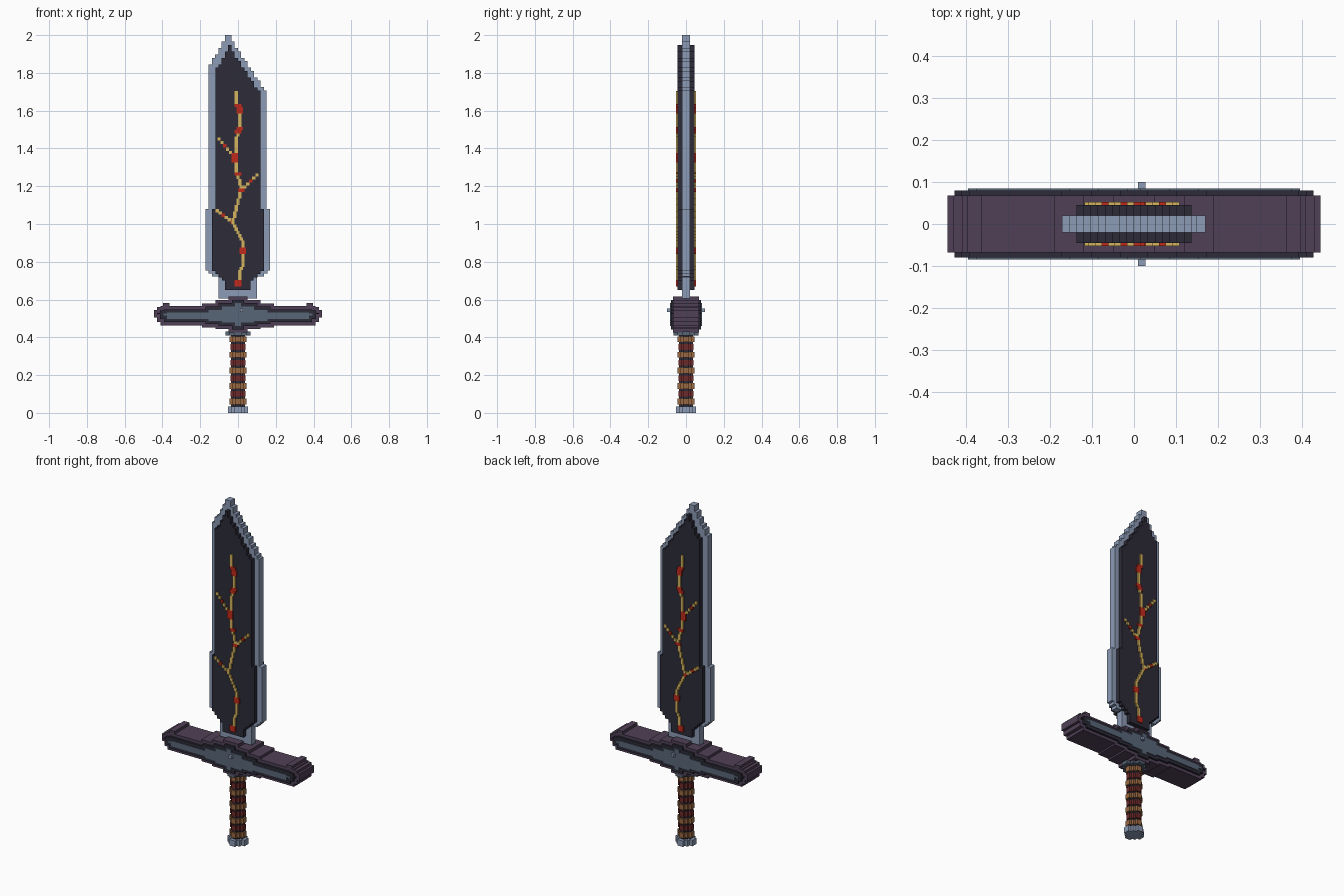
import bpy, bmesh

if "Cube" in bpy.data.objects:
    bpy.data.objects.remove(bpy.data.objects["Cube"])

V = 0.01724  # size of one block


def material(name, hex_code):
    rgb = [int(hex_code[i:i + 2], 16) / 255 for i in (0, 2, 4)]
    lin = [c / 12.92 if c < 0.04045 else ((c + 0.055) / 1.055) ** 2.4 for c in rgb]
    m = bpy.data.materials.new(name)
    m.use_nodes = True
    m.diffuse_color = (*lin, 1)
    m.node_tree.nodes["Principled BSDF"].inputs["Base Color"].default_value = (*lin, 1)
    return m


steel = material("pale steel", "8C9BB5")
dark = material("dark iron", "2C2B38")
purple = material("dusky purple", "4F4056")
slate = material("slate grey", "586678")
yellow = material("glowing yellow", "D6B55E")
red = material("glowing red", "C02A1C")
leather = material("tan leather", "9A6840")
maroon = material("maroon leather", "702A2A")


def finish(name, bm, mats):
    bmesh.ops.recalc_face_normals(bm, faces=bm.faces)
    mesh = bpy.data.meshes.new(name)
    bm.to_mesh(mesh)
    bm.free()
    for m in mats:
        mesh.materials.append(m)
    obj = bpy.data.objects.new(name, mesh)
    bpy.context.collection.objects.link(obj)
    return obj


def add_box(bm, x0, x1, y0, y1, z0, z1, index=0):
    verts = bmesh.ops.create_cube(bm, size=1)["verts"]
    for v in verts:
        v.co.x = x1 if v.co.x > 0 else x0
        v.co.y = y1 if v.co.y > 0 else y0
        v.co.z = z1 if v.co.z > 0 else z0
    for f in {f for v in verts for f in v.link_faces}:
        f.material_index = index


def stepped_outline(rows, bottom):
    """Staircase outline from rows of (top, left, right), highest first."""
    left, right = [], []
    for i, (top, x0, x1) in enumerate(rows):
        low = rows[i + 1][0] if i + 1 < len(rows) else bottom
        left += [(x0, top), (x0, low)]
        right += [(x1, top), (x1, low)]
    points = left + right[::-1]
    return [p for i, p in enumerate(points) if p != points[i - 1]]


def extrude(name, outline, place, offset, mat):
    bm = bmesh.new()
    face = bm.faces.new([bm.verts.new(place(a, b)) for a, b in outline])
    made = bmesh.ops.extrude_face_region(bm, geom=[face])["geom"]
    bmesh.ops.translate(bm, vec=offset, verts=[g for g in made if isinstance(g, bmesh.types.BMVert)])
    return finish(name, bm, [mat])


def plate(name, rows, bottom, depth, mat):
    return extrude(name, stepped_outline(rows, bottom),
                   lambda x, z: (x, -depth, z), (0, 2 * depth, 0), mat)


def column(name, radius, z0, z1, mat):
    """Blocky round section, stepped at the corners."""
    a, b = radius / 3, radius * 2 / 3
    rows = [(radius, -a, a), (b, -b, b), (a, -radius, radius), (-a, -b, b), (-b, -a, a)]
    return extrude(name, stepped_outline(rows, -radius),
                   lambda x, y: (x, y, z0), (0, 0, z1 - z0), mat)


def point_rows(top, x0, x1, left, right, count):
    """Lopsided blade point: short left slope, long right slope."""
    return [(top - k * V, max(left, x0 - V * int(k / 1.7)),
             min(right, x1 + V * int(k * 11 / 17))) for k in range(count)]


# Blade: pale cutting edge with a thicker dark core
edge = point_rows(2.0, -0.069, -0.035, -0.155, 0.15, 18)
edge += [(1.08, -0.172, 0.17), (0.755, -0.155, 0.155), (0.738, -0.138, 0.138), (0.721, -0.103, 0.1)]
plate("blade_edge", edge, 0.605, 0.02, steel)
core = point_rows(1.948, -0.052, -0.035, -0.12, 0.12, 16)
core += [(1.08, -0.137, 0.137), (0.752, -0.12, 0.12), (0.735, -0.103, 0.103),
         (0.718, -0.086, 0.083), (0.701, -0.069, 0.066)]
plate("blade_core", core, 0.65, 0.045, dark)

# Glowing cracks: block paths laid on both faces of the core
trunk = [(0.67, 0.0), (0.74, 0.012), (0.8, 0.03), (0.88, 0.03), (0.93, 0.01), (1.0, -0.025),
         (1.05, -0.015), (1.1, 0.0), (1.18, 0.015), (1.24, 0.0), (1.33, -0.015), (1.42, -0.01),
         (1.5, 0.005), (1.6, 0.005), (1.64, -0.008), (1.71, -0.008)]
branches = [((-0.03, 1.01), (-0.11, 1.07)), ((0.02, 1.18), (0.1, 1.26)), ((-0.025, 1.36), (-0.1, 1.45))]
hot = [(0.67, 0.7), (0.835, 0.87), (1.17, 1.19), (1.25, 1.27), (1.32, 1.38), (1.48, 1.51), (1.58, 1.63)]
bm = bmesh.new()


def crack_block(x, z, is_red, width=V):
    for y0, y1 in ((-0.052, -0.044), (0.044, 0.052)):
        add_box(bm, x - width / 2, x + width / 2, y0, y1, z, z + V, int(is_red))


z = trunk[0][0]
while z < trunk[-1][0] - V / 2:
    for (za, xa), (zb, xb) in zip(trunk, trunk[1:]):
        if za <= z < zb:
            x = round((xa + (xb - xa) * (z - za) / (zb - za)) / (V / 2)) * V / 2
    is_red = any(a <= z + V / 2 <= b for a, b in hot)
    crack_block(x, z, is_red, 2 * V if is_red else V)
    z += V
for (xa, za), (xb, zb) in branches:
    for k in range(6):
        t = k / 5
        crack_block(xa + (xb - xa) * t, za + (zb - za) * t - V / 2, k in (0, 3))
finish("blade_cracks", bm, [yellow, red])

# Guard: three nested stepped plates, tiers of (half width, bottom, top)
tiers = [(0.05, 0.425, 0.616), (0.12, 0.443, 0.598), (0.19, 0.453, 0.58),
         (0.41, 0.463, 0.565), (0.43, 0.48, 0.56), (0.445, 0.505, 0.546)]


def guard_plate(name, inset, depth, mat):
    kept = [(w - inset, lo + inset, hi - inset) for w, lo, hi in tiers if hi - lo > 2 * inset + 0.005]
    rows = [(hi, -w, w) for w, lo, hi in kept]
    for (w, _, _), (_, lo, _) in zip(kept[-2::-1], kept[:0:-1]):
        rows.append((lo, -w, w))
    plate(name, rows, kept[0][1], depth, mat)


guard_plate("guard_body", 0, 0.068, purple)
guard_plate("guard_rim", V, 0.08, dark)
guard_plate("guard_panel", 2 * V, 0.085, slate)

for side, name in ((1, "left"), (-1, "right")):
    bm = bmesh.new()
    add_box(bm, side * 0.38 - V, side * 0.38 + V, -0.068, 0.068, 0.555, 0.581)
    finish("guard_horn_" + name, bm, [purple])

bm = bmesh.new()
add_box(bm, 0.01, 0.01 + V, -0.1, 0.1, 0.535, 0.535 + V)
finish("guard_stud", bm, [steel])

# Grip: dark core, alternating wraps, collar and pommel
column("grip_collar", 0.066, 0.41, 0.43, slate)
column("grip_core", 0.036, 0.03, 0.42, dark)
for i in range(9):
    mid = 0.06 + i * 0.0412
    is_tan = i % 2 == 0
    column(f"grip_wrap_{i + 1}", 0.045 if is_tan else 0.041, mid - 0.015, mid + 0.015,
           leather if is_tan else maroon)
column("pommel", 0.054, 0, 0.035, steel)
